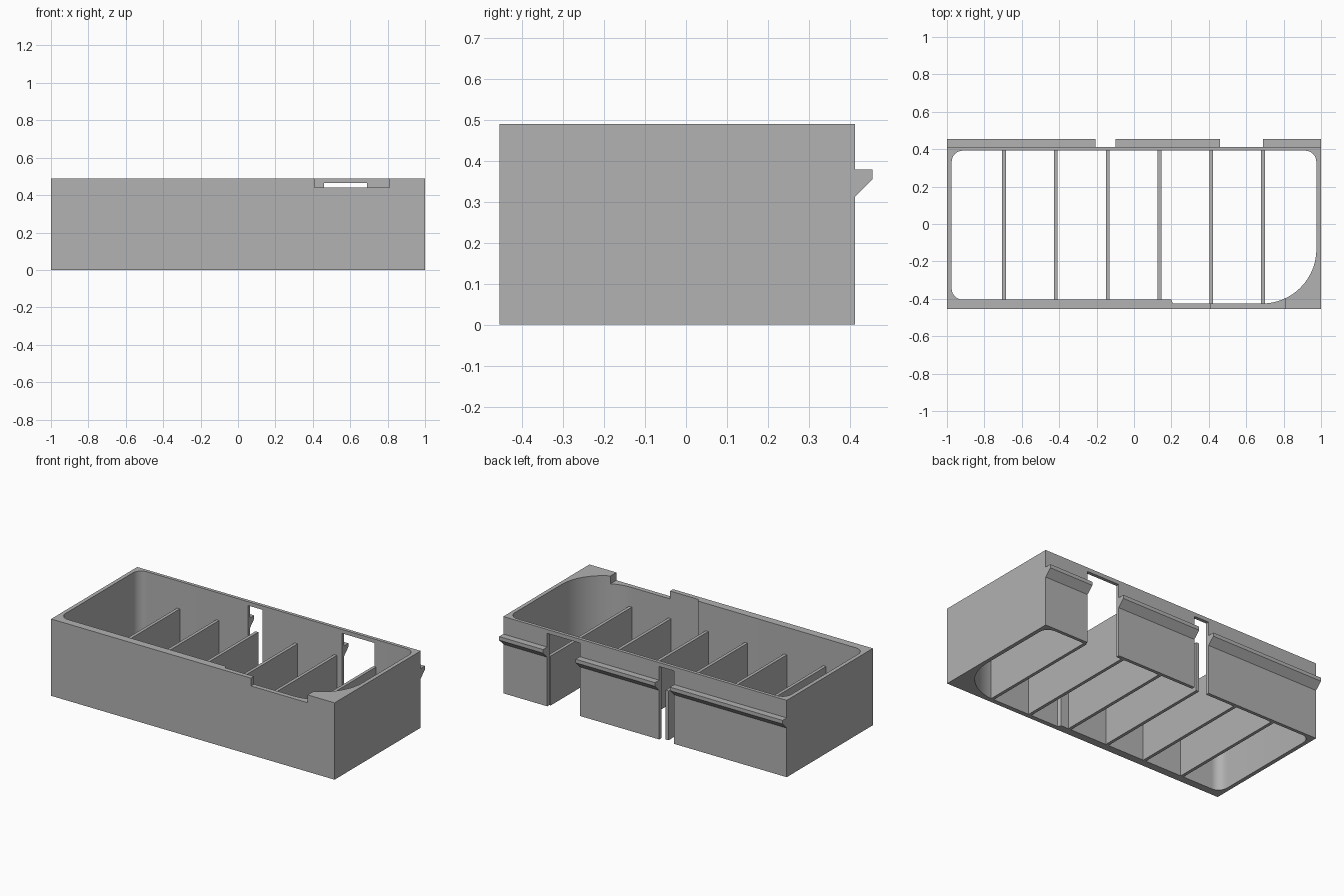
import bpy
import math

cube = bpy.data.objects.get("Cube")
if cube:
    bpy.data.objects.remove(cube, do_unlink=True)

grey = bpy.data.materials.new("plain grey")
grey.use_nodes = True
grey.diffuse_color = (0.445, 0.445, 0.445, 1)
grey.node_tree.nodes["Principled BSDF"].inputs["Base Color"].default_value = grey.diffuse_color


def prism(name, outline, low, high, axis="z"):
    """Extrude a counter-clockwise outline along z, or a (y, z) outline along x."""
    n = len(outline)
    if axis == "z":
        verts = [(a, b, h) for h in (low, high) for a, b in outline]
    else:
        verts = [(h, a, b) for h in (low, high) for a, b in outline]
    faces = [tuple(reversed(range(n))), tuple(range(n, 2 * n))]
    faces += [(i, (i + 1) % n, n + (i + 1) % n, n + i) for i in range(n)]
    mesh = bpy.data.meshes.new(name)
    mesh.from_pydata(verts, [], faces)
    mesh.materials.append(grey)
    obj = bpy.data.objects.new(name, mesh)
    bpy.context.collection.objects.link(obj)
    return obj


def box(name, x0, x1, y0, y1, z0, z1):
    return prism(name, [(x0, y0), (x1, y0), (x1, y1), (x0, y1)], z0, z1)


def arc(cx, cy, radius, start, steps):
    """Quarter circle, counter-clockwise from the start angle in degrees."""
    angles = [math.radians(start + 90 * i / steps) for i in range(steps + 1)]
    return [(cx + radius * math.cos(a), cy + radius * math.sin(a)) for a in angles]


def cut(target, cutter):
    cutter.hide_render = True
    mod = target.modifiers.new("cut", "BOOLEAN")
    mod.operation = "DIFFERENCE"
    mod.solver = "EXACT"
    mod.object = cutter
    bpy.context.view_layer.objects.active = target
    bpy.ops.object.modifier_apply(modifier=mod.name)
    bpy.data.objects.remove(cutter, do_unlink=True)


HEIGHT, FRONT, BACK = 0.49, -0.455, 0.413
GAPS = [(-0.205, -0.1), (0.46, 0.69)]

# Tray walls, hollowed right through with one large rounded corner
walls = box("tray_walls", -1, 1, FRONT, BACK, 0, HEIGHT)
r = 0.06
opening = (arc(-0.975 + r, -0.405 + r, r, 180, 8)
           + [(0.2, -0.405), (0.208, -0.425)]
           + arc(0.685, -0.135, 0.29, 270, 24)
           + arc(0.975 - r, 0.392 - r, r, 0, 8)
           + arc(-0.975 + r, 0.392 - r, r, 90, 8))
cut(walls, prism("opening_cutter", opening, -0.1, 0.6))

# Shallow notch in the front rim and tall gaps in the back wall
cut(walls, box("notch_cutter", 0.41, 0.81, -0.6, -0.2, 0.44, 0.6))
for x0, x1 in GAPS:
    cut(walls, box("gap_cutter", x0, x1, 0.3, 0.6, -0.1, 0.465))

bpy.ops.object.select_all(action="DESELECT")
walls.select_set(True)
bpy.context.view_layer.objects.active = walls
bpy.ops.object.shade_smooth_by_angle(angle=math.radians(25))

# Low dividers across the tray
for i in range(6):
    x = -0.695 + i * 0.277
    box(f"divider_{i + 1}", x - 0.01, x + 0.01, -0.428, 0.392, 0, 0.315)

# Hanging rails along the back, interrupted by the gaps
rail = [(BACK, 0.313), (0.455, 0.355), (0.455, 0.378), (BACK, 0.378)]
ends = [-1] + [x for gap in GAPS for x in gap] + [1]
for i in range(3):
    prism(f"back_rail_{i + 1}", rail, ends[2 * i], ends[2 * i + 1], axis="x")
